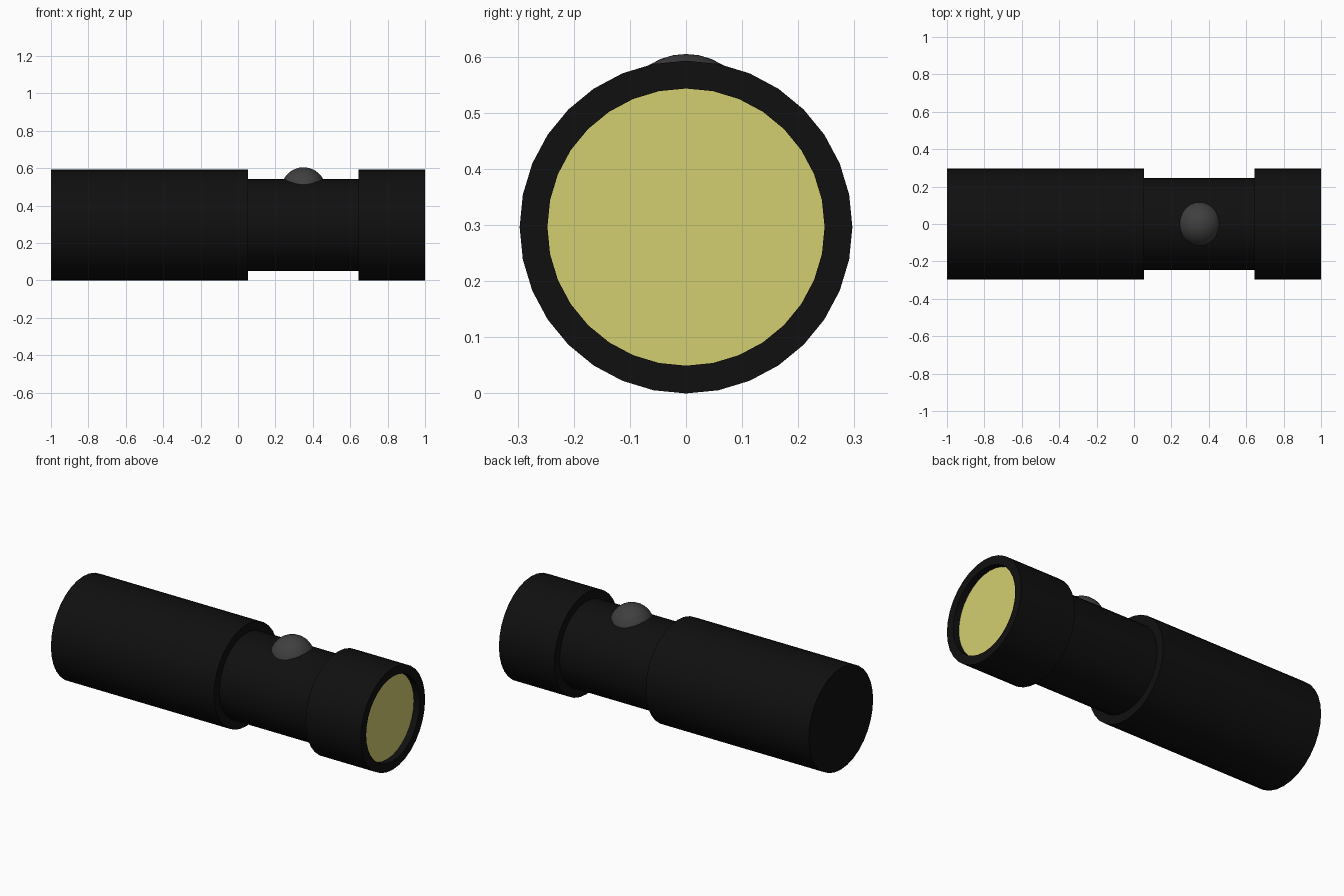
import bpy, bmesh, math

if "Cube" in bpy.data.objects:
    bpy.data.objects.remove(bpy.data.objects["Cube"])

R, NECK, CZ, SIDES = 0.2965, 0.247, 0.2965, 32


def material(name, rgb):
    m = bpy.data.materials.new(name)
    m.diffuse_color = (*rgb, 1)
    m.use_nodes = True
    m.node_tree.nodes["Principled BSDF"].inputs["Base Color"].default_value = m.diffuse_color
    return m


def finish(bm, name, mat):
    bmesh.ops.recalc_face_normals(bm, faces=bm.faces)
    me = bpy.data.meshes.new(name)
    bm.to_mesh(me)
    bm.free()
    me.materials.append(mat)
    ob = bpy.data.objects.new(name, me)
    bpy.context.collection.objects.link(ob)
    bpy.ops.object.select_all(action='DESELECT')
    ob.select_set(True)
    bpy.context.view_layer.objects.active = ob
    bpy.ops.object.shade_smooth_by_angle(angle=math.radians(30))
    return ob


def lathe_x(name, profile, mat, cap_start=True, cap_end=False):
    """Revolve (x, radius) points around the long axis."""
    bm = bmesh.new()
    rings = []
    for x, r in profile:
        rings.append([bm.verts.new((x, r * math.cos(a), CZ + r * math.sin(a)))
                      for a in (2 * math.pi * i / SIDES for i in range(SIDES))])
    for a, b in zip(rings, rings[1:]):
        for i in range(SIDES):
            j = (i + 1) % SIDES
            bm.faces.new((a[i], a[j], b[j], b[i]))
    if cap_start:
        bm.faces.new(rings[0])
    if cap_end:
        bm.faces.new(rings[-1])
    return finish(bm, name, mat)


black = material("black", (0.005, 0.005, 0.005))
grey = material("dark_grey", (0.05, 0.05, 0.05))
yellow = material("pale_yellow", (0.65, 0.62, 0.16))

# Handle, narrow neck and head with a recessed opening
lathe_x("body", [(-1, R), (0.053, R), (0.053, NECK), (0.643, NECK),
                 (0.643, R), (1, R), (1, NECK), (0.962, NECK)], black)

# Lens at the bottom of the recess
lathe_x("lens", [(0.962, NECK)], yellow)

# Round push button half sunk into the neck
bm = bmesh.new()
bmesh.ops.create_uvsphere(bm, u_segments=32, v_segments=16, radius=0.12)
bmesh.ops.translate(bm, verts=bm.verts, vec=(0.35, 0, 0.485))
button = finish(bm, "button", grey)

# The lens disc must face out of the head
lens = bpy.data.objects["lens"].data
if lens.polygons[0].normal.x < 0:
    lens.flip_normals()
